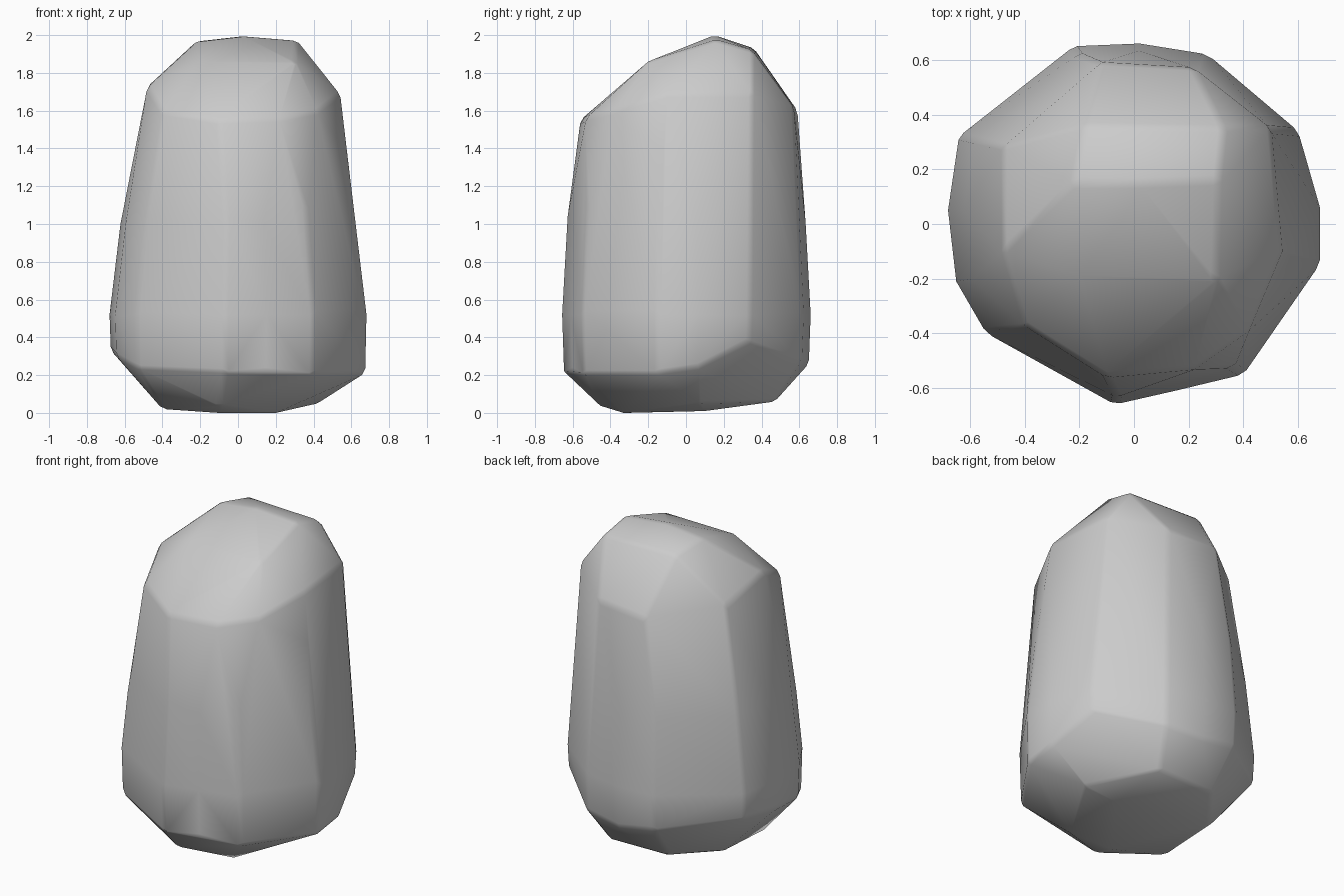
import bpy, bmesh, math

# Widest outline of the boulder seen from above: x, y, height where the underside chamfer starts
belt = [(-0.22, 0.65, 0.30), (0.02, 0.66, 0.26), (0.27, 0.62, 0.28), (0.60, 0.34, 0.38),
        (0.68, 0.06, 0.24), (0.68, -0.15, 0.21), (0.40, -0.55, 0.21), (0.15, -0.61, 0.24),
        (-0.07, -0.66, 0.22), (-0.54, -0.40, 0.24), (-0.65, -0.21, 0.30), (-0.68, 0.05, 0.33),
        (-0.64, 0.32, 0.36)]

# Shoulder where the sides turn into the top facets
shoulder = [(-0.48, 0.28, 1.66), (-0.48, -0.10, 1.73), (-0.40, -0.37, 1.60), (-0.10, -0.56, 1.55),
            (0.22, -0.53, 1.56), (0.42, -0.39, 1.60), (0.54, -0.10, 1.69), (0.50, 0.35, 1.69),
            (0.22, 0.57, 1.62), (-0.12, 0.59, 1.60)]

# Sloping crown, highest towards the back
crown = [(-0.22, 0.15, 1.97), (0.03, 0.15, 2.0), (0.31, 0.16, 1.975), (0.33, 0.35, 1.92),
         (-0.18, 0.36, 1.93), (-0.20, -0.19, 1.86), (0.30, -0.20, 1.86)]

# Shallow, uneven underside
base = [(-0.40, -0.20, 0.02), (-0.40, 0.20, 0.04), (-0.10, -0.46, 0.04), (-0.10, -0.32, 0.0),
        (0.20, -0.33, 0.0), (0.42, 0.08, 0.05), (0.20, 0.47, 0.06), (-0.20, 0.46, 0.06),
        (0.22, 0.10, 0.01)]

points = shoulder + crown + base
points += [(x * 0.99, y * 0.985, z) for x, y, z in belt]
points += [(x, y, 0.52) for x, y, z in belt]
points += [(x * 0.915, y * 0.96, 1.0) for x, y, z in belt]

# Boulder: wrap all the corner points in one faceted skin
bm = bmesh.new()
for p in points:
    bm.verts.new(p)
hull = bmesh.ops.convex_hull(bm, input=bm.verts)
loose = [v for v in bm.verts if not v.link_faces]
bmesh.ops.delete(bm, geom=loose, context='VERTS')
bmesh.ops.recalc_face_normals(bm, faces=bm.faces)
for f in bm.faces:
    f.smooth = True

mesh = bpy.data.meshes.new("boulder")
bm.to_mesh(mesh)
bm.free()
boulder = bpy.data.objects.new("boulder", mesh)
bpy.context.collection.objects.link(boulder)

# Slightly worn corners
bevel = boulder.modifiers.new("worn_edges", 'BEVEL')
bevel.width = 0.02
bevel.segments = 1
bevel.limit_method = 'ANGLE'
bevel.angle_limit = math.radians(25)
